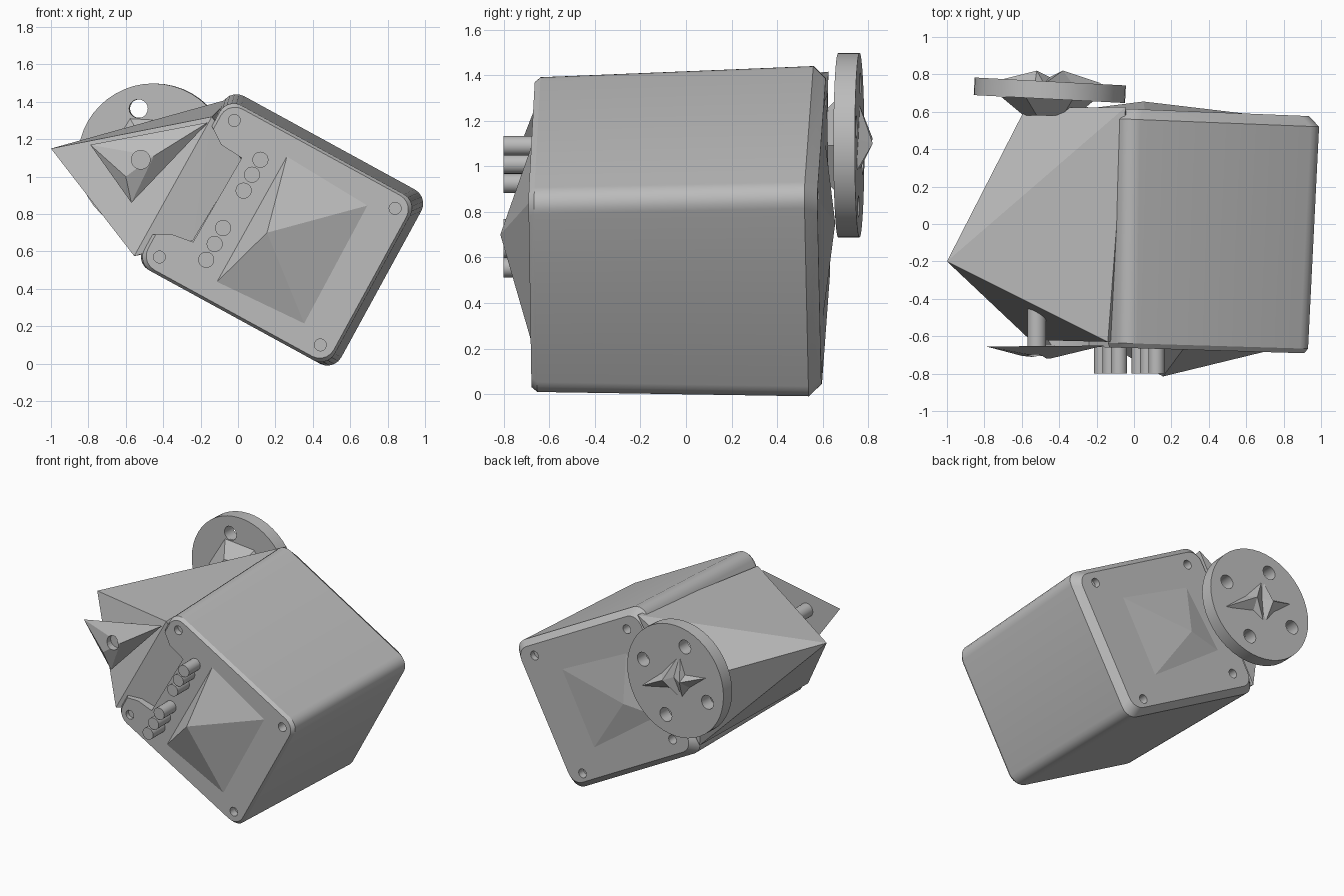
import bpy, bmesh, math
from mathutils import Vector, Matrix

if "Cube" in bpy.data.objects:
    bpy.data.objects.remove(bpy.data.objects["Cube"], do_unlink=True)

grey = bpy.data.materials.new("plain_grey")
grey.use_nodes = True
GREY = (0.5, 0.5, 0.5, 1)
grey.diffuse_color = GREY
grey.node_tree.nodes["Principled BSDF"].inputs["Base Color"].default_value = GREY


def make(name, bm, smooth=None):
    bmesh.ops.recalc_face_normals(bm, faces=bm.faces)
    mesh = bpy.data.meshes.new(name)
    bm.to_mesh(mesh)
    bm.free()
    mesh.materials.append(grey)
    ob = bpy.data.objects.new(name, mesh)
    bpy.context.collection.objects.link(ob)
    if smooth:
        activate(ob)
        bpy.ops.object.shade_smooth_by_angle(angle=math.radians(smooth))
    return ob


def activate(ob):
    bpy.ops.object.select_all(action='DESELECT')
    ob.select_set(True)
    bpy.context.view_layer.objects.active = ob


def loft(bm, rings):
    """Skin a list of equal-length point rings and cap both ends."""
    rows = [[bm.verts.new(p) for p in ring] for ring in rings]
    n = len(rows[0])
    for a, b in zip(rows, rows[1:]):
        for i in range(n):
            bm.faces.new((a[i], a[(i + 1) % n], b[(i + 1) % n], b[i]))
    bm.faces.new(rows[0])
    bm.faces.new(rows[-1])


def rods(spots, y0, y1, r, sides=20):
    """Cylinders along y at each (x, z) spot."""
    bm = bmesh.new()
    for x, z in spots:
        loft(bm, [[(x + r * math.cos(t), y, z + r * math.sin(t))
                   for t in (math.tau * i / sides for i in range(sides))]
                  for y in (y0, y1)])
    return bm


def prism(outline, y0, y1):
    bm = bmesh.new()
    loft(bm, [[(x, y, z) for x, z in outline] for y in (y0, y1)])
    return bm


def hull(name, points):
    bm = bmesh.new()
    for p in points:
        bm.verts.new(p)
    res = bmesh.ops.convex_hull(bm, input=bm.verts)
    junk = [v for v in res["geom_interior"] if isinstance(v, bmesh.types.BMVert)]
    bmesh.ops.delete(bm, geom=junk, context='VERTS')
    return make(name, bm)


def cut(ob, bm):
    cutter = make("cutter", bm)
    cutter.hide_render = True
    activate(ob)
    mod = ob.modifiers.new("cut", 'BOOLEAN')
    mod.operation, mod.solver, mod.object = 'DIFFERENCE', 'EXACT', cutter
    bpy.ops.object.modifier_apply(modifier=mod.name)
    bpy.data.objects.remove(cutter, do_unlink=True)


# Tilted axes of the case: long and short direction in the xz plane
U, V = Vector((0.878, -0.48)), Vector((0.48, 0.878))


def rounded(cx, cz, hu, hv, y, skew, r=0.085, steps=5):
    ring = []
    for k, (su, sv) in enumerate(((1, 1), (-1, 1), (-1, -1), (1, -1))):
        for i in range(steps + 1):
            t = math.pi / 2 * (k + i / steps)
            p = (U * (su * (hu - r) + r * math.cos(t))
                 + V * (sv * (hv - r) + r * math.sin(t)))
            ring.append((cx + p.x, y - skew * p.x, cz + p.y))
    return ring


# Case
bm = bmesh.new()
loft(bm, [rounded(0.21, 0.70, 0.565, 0.49, -0.67, 0.03),
          rounded(0.21, 0.70, 0.58, 0.505, -0.645, 0.03),
          rounded(0.235, 0.715, 0.605, 0.53, 0.55, 0.04),
          rounded(0.235, 0.715, 0.565, 0.49, 0.605, 0.04)])
case = make("case", bm)

# Notch between the two left screw tabs
cut(case, prism([(-0.09, 1.17), (0.02, 1.1), (-0.24, 0.65), (-0.35, 0.69), (-0.48, 0.69),
                 (-0.56, 0.6), (-0.8, 0.9), (-0.5, 1.3), (-0.16, 1.31)], -0.9, -0.5))
# Screw holes
cut(case, rods([(-0.02, 1.30), (0.84, 0.83), (0.44, 0.10), (-0.42, 0.57)], -0.9, -0.62, 0.032))
cut(case, rods([(0.05, 1.28), (0.82, 0.87), (0.42, 0.12), (-0.33, 0.58)], 0.54, 0.9, 0.032))
activate(case)
bpy.ops.object.shade_smooth_by_angle(angle=math.radians(25))

# Faceted front bulge and shallow back bulge
hull("front_bulge", [(0.27, -0.66, 1.14), (-0.13, -0.65, 0.42), (0.36, -0.67, 0.2),
                     (0.71, -0.68, 0.85), (0.155, -0.815, 0.70)])
hull("back_bulge", [(0.06, 0.60, 1.2), (0.68, 0.58, 0.85), (0.38, 0.59, 0.25),
                    (-0.3, 0.61, 0.7), (0.05, 0.655, 0.75)])

# Side wedge
hull("side_wedge", [(-1.0, -0.2, 1.15), (-0.58, 0.62, 1.10), (-0.045, 0.625, 1.415),
                    (-0.53, 0.60, 0.58), (-0.555, -0.62, 0.575), (-0.14, -0.63, 1.32),
                    (0.02, -0.60, 1.09), (-0.24, -0.60, 0.66)])

# Terminal pins
make("terminal_pins", rods([(0.12, 1.09), (0.075, 1.01), (0.03, 0.925),
                            (-0.08, 0.725), (-0.125, 0.64), (-0.17, 0.555)],
                           -0.80, -0.55, 0.043), 40)

# Pointed front plate on its post
plate = hull("front_plate", [(-0.79, -0.655, 1.17), (-0.16, -0.65, 1.29), (-0.57, -0.655, 0.86),
                             (-0.60, -0.705, 1.0), (-0.45, -0.72, 1.11)])
cut(plate, rods([(-0.52, 1.09)], -0.9, -0.5, 0.05))
make("plate_post", rods([(-0.52, 1.09)], -0.66, -0.4, 0.05), 40)

# Output disc with four holes, slightly tilted
disc = make("output_disc", rods([(0, 0)], -0.047, 0.047, 0.405, 48))
cut(disc, rods([(-0.08, 0.27), (0.27, 0.08), (0.08, -0.27), (-0.27, -0.08)], -0.2, 0.2, 0.05))
disc.data.transform(Matrix.Translation((-0.45, 0.715, 1.093))
                    @ Matrix.Rotation(math.radians(-3), 4, 'Z'))
activate(disc)
bpy.ops.object.shade_smooth_by_angle(angle=math.radians(30))

# Star-shaped hub with two peaks on the back of the disc
star = [(-0.17, 0.98), (-0.33, 1.12), (-0.48, 1.30), (-0.53, 1.17), (-0.80, 1.22),
        (-0.58, 1.06), (-0.50, 0.96), (-0.40, 1.02)]
bm = bmesh.new()
ring = [bm.verts.new((x, 0.75, z)) for x, z in star]
left, right = bm.verts.new((-0.38, 0.82, 1.10)), bm.verts.new((-0.52, 0.82, 1.12))
mid = bm.verts.new((-0.45, 0.785, 1.13))
for i in range(8):
    tip = left if i in (0, 1, 6, 7) else right
    bm.faces.new((ring[i], ring[(i + 1) % 8], tip))
bm.faces.new((ring[2], right, mid))
bm.faces.new((ring[2], mid, left))
bm.faces.new((ring[6], left, mid))
bm.faces.new((ring[6], mid, right))
bm.faces.new(ring)
make("disc_hub", bm)

# Tapered shaft between case and disc
bm = bmesh.new()
loft(bm, [[(-0.45 + r * math.cos(t), y, 1.09 + r * math.sin(t))
           for t in (math.tau * i / 6 for i in range(6))]
          for r, y in ((0.14, 0.58), (0.26, 0.68))])
make("disc_shaft", bm)
